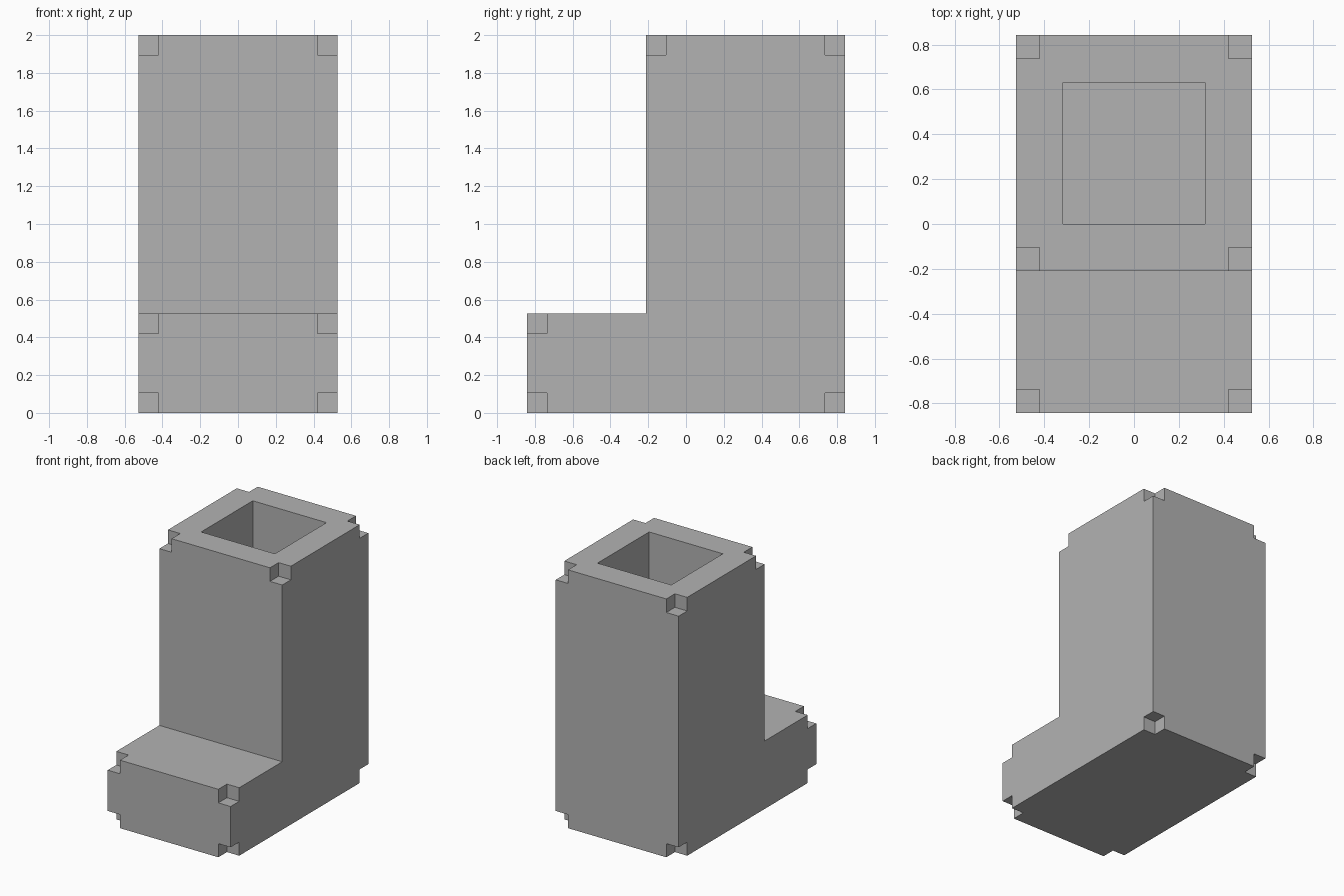
import bpy
import bmesh

if "Cube" in bpy.data.objects:
    bpy.data.objects.remove(bpy.data.objects["Cube"], do_unlink=True)

U = 2 / 19  # block unit: the boot is 10 x 16 x 19 units

grey = bpy.data.materials.new("plain grey")
grey.use_nodes = True
grey.diffuse_color = (0.45, 0.45, 0.45, 1)
grey.node_tree.nodes["Principled BSDF"].inputs["Base Color"].default_value = (0.45, 0.45, 0.45, 1)


def make_object(name, bm):
    bmesh.ops.recalc_face_normals(bm, faces=bm.faces)
    mesh = bpy.data.meshes.new(name)
    bm.to_mesh(mesh)
    bm.free()
    mesh.materials.append(grey)
    obj = bpy.data.objects.new(name, mesh)
    bpy.context.collection.objects.link(obj)
    return obj


def add_box(bm, low, high):
    verts = bmesh.ops.create_cube(bm, size=1)["verts"]
    for v in verts:
        for i in range(3):
            v.co[i] = U * (low[i] if v.co[i] < 0 else high[i])


# Boot body: L-shaped side profile extruded across the width
bm = bmesh.new()
profile = [(-8, 0), (8, 0), (8, 19), (-2, 19), (-2, 5), (-8, 5)]
side = bm.faces.new([bm.verts.new((-5 * U, y * U, z * U)) for y, z in profile])
extruded = bmesh.ops.extrude_face_region(bm, geom=[side])["geom"]
bmesh.ops.translate(bm, vec=(10 * U, 0, 0),
                    verts=[g for g in extruded if isinstance(g, bmesh.types.BMVert)])
boot = make_object("boot", bm)

# Cutters: leg opening and one-unit notches at the outer corners
bm = bmesh.new()
add_box(bm, (-3, 0, 2), (3, 6, 20))
for x in (-5, 5):
    for y, z in [(-8, 0), (8, 0), (8, 19), (-2, 19), (-8, 5)]:
        add_box(bm, (x - 1, y - 1, z - 1), (x + 1, y + 1, z + 1))
cutter = make_object("corner_and_opening_cutter", bm)
cutter.hide_render = True

# Cut the boot, then drop the cutter
cut = boot.modifiers.new("cut", "BOOLEAN")
cut.operation = "DIFFERENCE"
cut.solver = "EXACT"
cut.object = cutter
bpy.context.view_layer.objects.active = boot
bpy.ops.object.modifier_apply(modifier=cut.name)
bpy.data.objects.remove(cutter, do_unlink=True)
